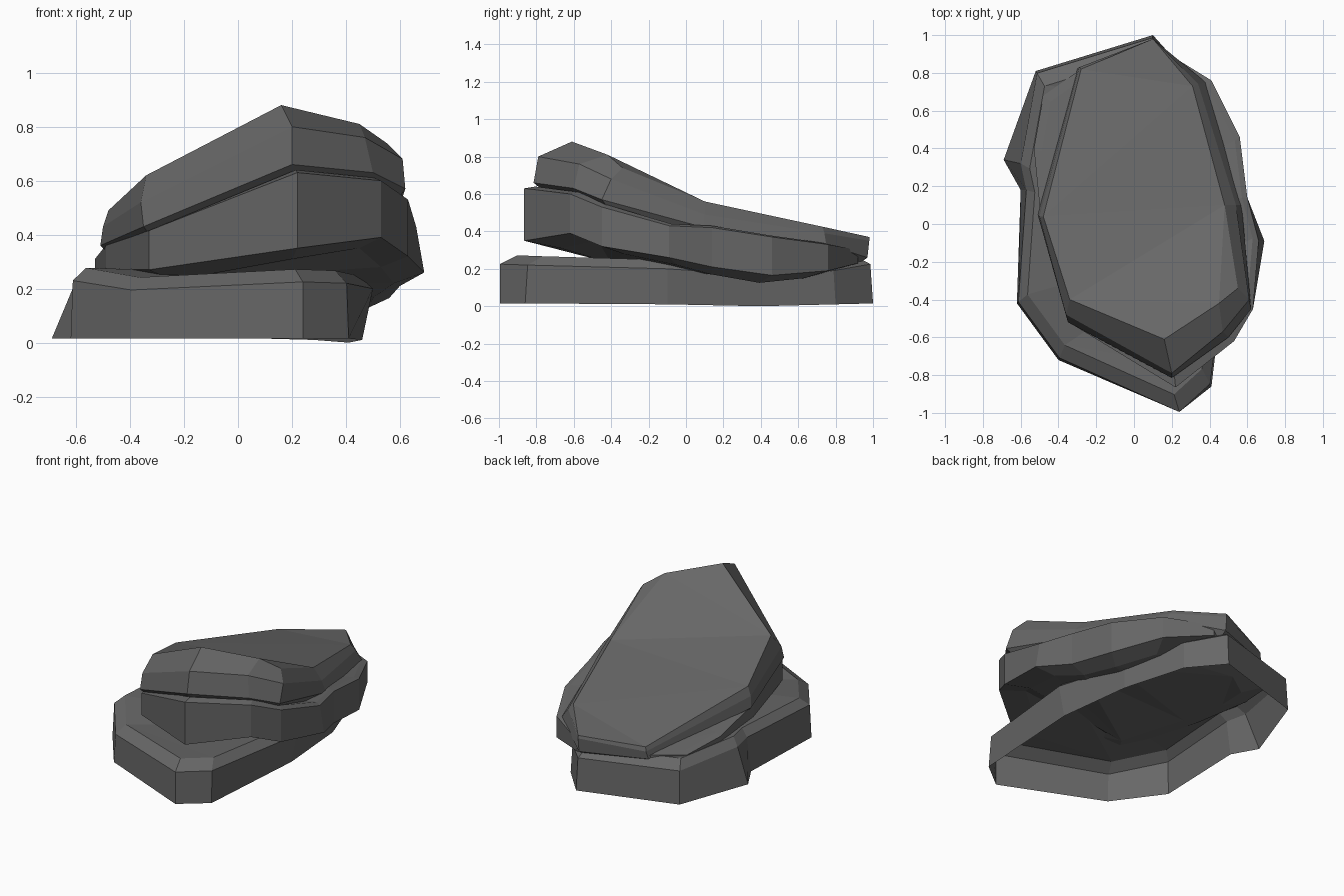
import bpy, bmesh
from mathutils import Vector

if "Cube" in bpy.data.objects:
    bpy.data.objects.remove(bpy.data.objects["Cube"])

stone = bpy.data.materials.new("dark grey stone")
stone.diffuse_color = (0.135, 0.135, 0.135, 1)
stone.use_nodes = True
stone.node_tree.nodes["Principled BSDF"].inputs["Base Color"].default_value = stone.diffuse_color


def inset(ring, factor, dz):
    """Copy a ring, pulled towards its middle and shifted in height."""
    c = sum((Vector(p) for p in ring), Vector()) / len(ring)
    return [(c.x + (x - c.x) * factor, c.y + (y - c.y) * factor, z + dz) for x, y, z in ring]


def slab(name, rings, open_bottom=False):
    """Skin a stack of rings (bottom to top) into a flat-faced stone."""
    bm = bmesh.new()
    vs = [[bm.verts.new(p) for p in r] for r in rings]
    n = len(vs[0])
    for a, b in zip(vs, vs[1:]):
        for i in range(n):
            j = (i + 1) % n
            bm.faces.new((a[i], a[j], b[j], b[i]))
    caps = [bm.faces.new(vs[-1])]
    if not open_bottom:
        caps.append(bm.faces.new(vs[0][::-1]))
    bmesh.ops.triangulate(bm, faces=caps)
    me = bpy.data.meshes.new(name)
    bm.to_mesh(me)
    bm.free()
    me.materials.append(stone)
    ob = bpy.data.objects.new(name, me)
    bpy.context.collection.objects.link(ob)
    return ob


# Base slab: hollow underneath; x, y, foot height, shoulder height
base = [(.24, -.995, .015, .225), (.41, -.86, .015, .22), (.46, -.1, .01, .20),
        (.41, .40, 0, .165), (.28, .80, .01, .19), (.10, 1.0, .015, .225),
        (-.52, .81, .015, .23), (-.69, .34, .015, .23), (-.60, .18, .015, .23),
        (-.62, -.42, .015, .23), (-.40, -.72, .015, .195)]
foot = [(x, y, a) for x, y, a, b in base]
shoulder = inset([(x, y, b) for x, y, a, b in base], .985, 0)
shoulder[0] = (.24, -.995, .225)
shoulder[2] = (.50, -.1, .20)
shoulder[7] = (-.60, .32, .23)
shoulder[8] = (-.57, .18, .23)
slab("base_slab", [foot, shoulder, inset(shoulder, .91, .047)], open_bottom=True)

# Middle slab: x, y, lower edge height, upper edge height
mid = [(.22, -.865, .35, .63), (.53, -.62, .39, .60), (.63, -.45, .32, .53),
       (.66, -.09, .26, .43), (.60, .14, .21, .42), (.56, .46, .165, .37),
       (.41, .76, .19, .33), (.15, .92, .23, .30), (-.28, .82, .22, .28),
       (-.48, .68, .22, .28), (-.53, .40, .25, .31), (-.49, .0, .27, .36),
       (-.33, -.53, .27, .415)]
low = [(x, y, a) for x, y, a, b in mid]
high = [(x, y, b) for x, y, a, b in mid]
low[3] = (.69, -.09, .26)
slab("middle_slab", [inset(low, .80, -.04), low, high, inset(high, .94, .01)])

# Top slab: sloping crown with a chamfered edge
lower = [(.20, -.815, .66), (.50, -.60, .63), (.62, -.45, .57), (.57, .10, .42),
         (.38, .75, .33), (.10, .97, .26), (-.30, .82, .26), (-.51, .05, .36),
         (-.35, -.52, .43)]
upper = [(.20, -.79, .80), (.47, -.57, .76), (.61, -.40, .68), (.54, .10, .49),
         (.34, .74, .39), (.10, .98, .35), (-.29, .83, .31), (-.50, .04, .43),
         (-.36, -.48, .52)]
crown = [(.16, -.61, .88), (.45, -.42, .81), (.55, -.34, .74), (.48, .10, .56),
         (.31, .73, .425), (.10, .98, .37), (-.28, .82, .335), (-.48, .04, .49),
         (-.34, -.40, .62)]
slab("top_slab", [inset(lower, .94, -.04), lower, upper, crown])
